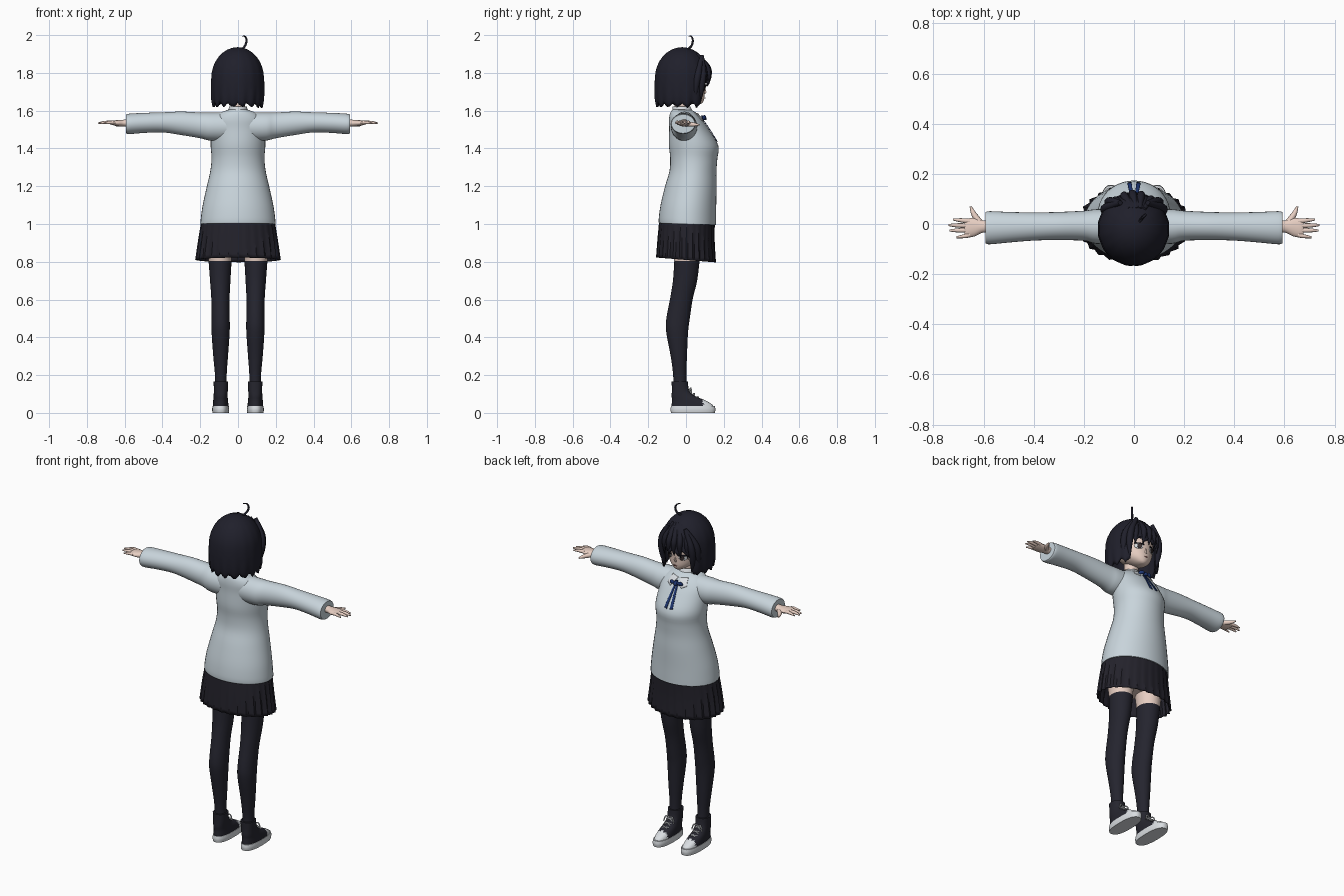
import bpy, bmesh, math, random
from mathutils import Vector
from mathutils.bvhtree import BVHTree

random.seed(4)
if "Cube" in bpy.data.objects:
    bpy.data.objects.remove(bpy.data.objects["Cube"])


def material(name, *rgb):
    m = bpy.data.materials.new(name)
    m.use_nodes = True
    m.diffuse_color = (*rgb, 1)
    node = m.node_tree.nodes["Principled BSDF"]
    node.inputs["Base Color"].default_value = (*rgb, 1)
    node.inputs["Roughness"].default_value = 0.9
    return m


HAIR = material("hair black", .014, .014, .024)
KNIT = material("pale blue knit", .58, .66, .71)
SKIN = material("skin", .80, .62, .54)
SKIRT = material("skirt charcoal", .017, .016, .024)
SOCK = material("sock black", .018, .018, .028)
SHOE = material("shoe canvas", .019, .019, .028)
WHITE = material("white", .70, .73, .76)
RIBBON = material("ribbon navy", .012, .035, .16)
IRIS = material("iris brown", .05, .035, .035)
MOUTH = material("mouth rose", .45, .18, .16)


def make(name, verts, faces, mat, angle=40, thick=0, fix=True):
    """Turn points and faces into a smooth shaded object."""
    me = bpy.data.meshes.new(name)
    me.from_pydata(verts, [], faces)
    if fix:
        bm = bmesh.new()
        bm.from_mesh(me)
        bmesh.ops.recalc_face_normals(bm, faces=bm.faces)
        bm.to_mesh(me)
        bm.free()
    me.materials.append(mat)
    ob = bpy.data.objects.new(name, me)
    bpy.context.collection.objects.link(ob)
    bpy.ops.object.select_all(action="DESELECT")
    ob.select_set(True)
    bpy.context.view_layer.objects.active = ob
    bpy.ops.object.shade_smooth_by_angle(angle=math.radians(angle))
    if thick:
        mod = ob.modifiers.new("thickness", "SOLIDIFY")
        mod.thickness = thick
    return ob


def grid_faces(rows, n, closed=True):
    m = n if closed else n - 1
    return [(r * n + i, r * n + (i + 1) % n, (r + 1) * n + (i + 1) % n, (r + 1) * n + i)
            for r in range(rows - 1) for i in range(m)]


def refine(secs, steps):
    """Smoothly interpolate sections, passing through each of them."""
    out = []
    for i in range(len(secs) - 1):
        a, b, c, d = (secs[max(0, min(len(secs) - 1, i + k))] for k in (-1, 0, 1, 2))
        for j in range(steps):
            t = j / steps
            out.append([q + t * (r - p + t * (2 * p - 5 * q + 4 * r - s + t * (3 * q - p - 3 * r + s))) / 2
                        for p, q, r, s in zip(a, b, c, d)])
    return out + [secs[-1]]


def loft(name, secs, mat, n=28, axis="z", side=1, power=1, pleat=(0,), tilt=0, caps=True, thick=0, steps=4):
    """Sections are (height, centre a, centre b, radius a, radius b)."""
    secs = refine(secs, steps)
    verts = []
    for k, (h, ca, cb, ra, rb) in enumerate(secs):
        for i in range(n):
            t = math.tau * i / n
            f = 1 + pleat[i % len(pleat)] * (.3 + .7 * k / len(secs))
            co, si = (math.copysign(abs(w) ** power, w) * f for w in (math.cos(t), math.sin(t)))
            a, b = ca + ra * co, cb + rb * si
            verts.append((side * a, b, h + tilt * b) if axis == "z" else (side * h, a, b))
    faces = grid_faces(len(secs), n)
    if caps:
        faces += [tuple(range(n)), tuple(range(len(verts) - n, len(verts)))]
    return make(name, verts, faces, mat, thick=thick)


def tube(name, points, radii, mat, depth=1.0):
    """Tapered round strand along a smoothed path."""
    cu = bpy.data.curves.new(name, "CURVE")
    cu.dimensions = "3D"
    cu.bevel_depth, cu.bevel_resolution, cu.use_fill_caps = depth, 3, True
    path = refine([(*p, r) for p, r in zip(points, radii)], 5)
    sp = cu.splines.new("POLY")
    sp.points.add(len(path) - 1)
    for pt, (x, y, z, r) in zip(sp.points, path):
        pt.co, pt.radius = (x, y, z, 1), r
    cu.materials.append(mat)
    ob = bpy.data.objects.new(name, cu)
    bpy.context.collection.objects.link(ob)


def patch(name, target, fn, mat, lift=.003, n=16, rows=6, closed=False):
    """Thin plate laid on the face side of a target, shaped by fn(u, v) -> x, z."""
    me = target.data
    tree = BVHTree.FromPolygons([v.co for v in me.vertices], [p.vertices for p in me.polygons])
    verts = []
    for r in range(rows):
        for i in range(n):
            x, z = fn(i / (n if closed else n - 1), r / (rows - 1))
            hit = tree.ray_cast(Vector((x, 1, z)), Vector((0, -1, 0)))[0]
            verts.append((x, (hit.y if hit else 0) + lift, z))
    make(name, verts, grid_faces(rows, n, closed), mat, thick=.003)


def oval(x, z, rx, rz):
    return lambda u, v: (x + rx * (v + .01) * math.cos(math.tau * u), z + rz * (v + .01) * math.sin(math.tau * u))


def quad(a, b, c, d):
    return lambda u, v: tuple((p * (1 - u) + q * u) * (1 - v) + (s * (1 - u) + r * u) * v
                              for p, q, r, s in zip(a, b, c, d))


# Sweater body, skirt and hips
sweater = loft("sweater_body", [
    (1.605, 0, -.02, .05, .05), (1.585, 0, -.012, .1, .072), (1.55, 0, 0, .135, .09),
    (1.5, 0, .018, .142, .107), (1.42, 0, .04, .145, .131), (1.35, 0, .041, .14, .125),
    (1.28, 0, .037, .147, .124), (1.2, 0, .026, .165, .136), (1.1, 0, .013, .187, .147),
    (1.03, 0, .008, .197, .152), (1.0, 0, .008, .199, .152)], KNIT, n=40, tilt=-.03, caps=False, thick=.006)
loft("pleated_skirt", [(1.02, 0, .006, .193, .146), (.92, 0, .001, .209, .15), (.81, 0, 0, .224, .157)],
     SKIRT, n=84, pleat=(.012, -.045, -.02), tilt=-.08, caps=False, thick=.004)
loft("hips", [(1.02, 0, .005, .185, .138), (.95, 0, .005, .17, .12), (.88, 0, .005, .1, .08)], SKIN)

# Neck and head
loft("neck", [(1.54, 0, -.03, .045, .045), (1.6, 0, -.025, .037, .037), (1.69, 0, -.02, .04, .04)], SKIN)
head = loft("head", [
    (1.636, 0, .06, .012, .018), (1.645, 0, .05, .034, .04), (1.67, 0, .025, .068, .073),
    (1.71, 0, .004, .093, .096), (1.76, 0, -.008, .104, .111), (1.82, 0, -.012, .105, .112),
    (1.88, 0, -.015, .07, .08)], SKIN, n=36)
patch("mouth", head, oval(0, 1.668, .011, .0025), MOUTH, closed=True)
loft("nose", [(1.69, 0, .098, .006, .006), (1.7, 0, .099, .006, .009), (1.718, 0, .1, .002, .002)], SKIN, n=10)

# Shirt collar and ribbon
loft("collar_band", [(1.575, 0, -.02, .056, .056), (1.6, 0, -.02, .052, .053), (1.622, 0, -.024, .046, .046)],
     WHITE, caps=False, thick=.005)
loft("ribbon_knot", [(1.55, 0, .098, .009, .009), (1.562, 0, .096, .013, .012), (1.574, 0, .088, .009, .009)], RIBBON)

# Hair cap: a bob with an open face, cut into pointed locks
N, DOME, DROP = 96, 9, 7
cols = []
for i in range(N):
    t = math.tau * i / N
    front = abs((t - math.pi / 2 + math.pi) % math.tau - math.pi)
    tooth = abs((i % 6) - 3) / 3
    hem = 1.742 + .026 * tooth if front < .72 else 1.612 + .022 * tooth + .012 * random.random()
    cols.append((t, hem, tooth))
verts = []
for r in range(DOME + DROP):
    for t, hem, tooth in cols:
        if r < DOME:
            phi = math.pi / 2 * (r + .05) / (DOME - 1 + .05)
            z, rad, k = 1.77 + .166 * math.cos(phi), math.sin(phi), .3 * r / DOME
        else:
            k = (r - DOME + 1) / DROP
            z = 1.77 + (hem - 1.77) * k
            rad = 1 + .02 * math.sin(math.pi * k) - max(0, 1.66 - z)
        rad *= 1 - .045 * k * tooth
        verts.append((-.002 + .141 * rad * math.cos(t), -.02 + .146 * rad * math.sin(t), z))
make("hair_cap", verts, grid_faces(DOME + DROP, N) + [tuple(range(N))], HAIR, angle=50, thick=.012)

# Bang strands sweeping over the forehead and the curl on top
for x in (-.075, -.04, -.005, .03, .07):
    y = .122 - 4.5 * x * x
    tube("bang_strand", [(.4 * x + .012, .06, 1.9), (.9 * x, y - .008, 1.83), (x, y, 1.78),
                         (x * 1.06, y - .004, 1.735 - .2 * abs(x))], (.008, .016, .013, .001), HAIR)
tube("top_curl", [(.022, .01, 1.925), (.038, .03, 1.945), (.045, .036, 1.972), (.038, .029, 1.992), (.02, .014, 1.995)],
     (.006, .006, .0055, .004, .001), HAIR)

# Everything that comes in pairs; the figure faces +y, so its left is -x
for s, tag in ((-1, "left_"), (1, "right_")):
    patch(tag + "eye_white", head, oval(s * .043, 1.722, .021, .015), WHITE, closed=True)
    patch(tag + "iris", head, oval(s * .041, 1.722, .011, .014), IRIS, lift=.006, closed=True)
    patch(tag + "upper_lash", head, quad((s * .018, 1.731), (s * .068, 1.735), (s * .066, 1.74), (s * .022, 1.739)),
          HAIR, lift=.006, rows=3)
    for k in range(2):
        tube(tag + "side_lock", [(s * .055, .085, 1.89), (s * (.095 + .015 * k), .09 - .025 * k, 1.8),
                                 (s * (.1 + .015 * k), .082 - .03 * k, 1.72),
                                 (s * (.09 + .015 * k), .075 - .03 * k, 1.635)], (.01, .018, .016, .001), HAIR)

    # Collar flap, bow loop and ribbon tail lying on the sweater
    patch(tag + "collar_flap", sweater, quad((s * .004, 1.585), (s * .05, 1.59), (s * .062, 1.553), (s * .035, 1.54)),
          WHITE, lift=.006)
    loft(tag + "bow_loop", [(.004, .096, 1.563, .004, .004), (.022, .098, 1.565, .008, .011),
                            (.036, .092, 1.562, .006, .01), (.042, .088, 1.56, .001, .002)], RIBBON, n=14, axis="x", side=s)
    patch(tag + "ribbon_tail", sweater, quad((s * .001, 1.56), (s * .01, 1.56), (s * .027, 1.44), (s * .01, 1.435)),
          RIBBON, lift=.006, rows=10)

    # Sleeve and hand
    loft(tag + "sleeve", [
        (.06, -.01, 1.515, .07, .076), (.15, -.01, 1.516, .069, .074), (.2, -.007, 1.522, .06, .068),
        (.3, -.008, 1.533, .056, .062), (.4, -.01, 1.538, .056, .053), (.5, -.013, 1.535, .061, .053),
        (.575, -.015, 1.53, .066, .054), (.592, -.015, 1.53, .062, .05)], KNIT, axis="x", side=s)
    loft(tag + "palm", [
        (.57, -.01, 1.535, .026, .022), (.605, -.01, 1.534, .025, .018), (.635, -.013, 1.534, .036, .016),
        (.665, -.016, 1.536, .038, .012), (.677, -.016, 1.536, .033, .008)], SKIN, n=20, axis="x", side=s)
    for y, tip_y, tip in ((.011, .018, .722), (-.007, -.004, .74), (-.025, -.026, .735), (-.043, -.053, .708)):
        tube(tag + "finger", [(s * .655, y, 1.537), (s * (tip - .035), (y + tip_y) / 2, 1.538), (s * tip, tip_y, 1.533)],
             (.0095, .0085, .004), SKIN)
    tube(tag + "thumb", [(s * .615, .005, 1.53), (s * .638, .038, 1.527), (s * .652, .07, 1.525)], (.014, .011, .004), SKIN)

    # Thigh and long sock
    loft(tag + "thigh", [(.98, .095, .0, .078, .085), (.88, .096, .004, .068, .075), (.78, .095, .004, .058, .063)],
         SKIN, side=s)
    loft(tag + "sock", [
        (.805, .095, .005, .061, .067), (.7, .094, -.005, .054, .064), (.6, .093, -.025, .048, .06),
        (.5, .092, -.042, .048, .062), (.43, .092, -.047, .048, .058), (.3, .092, -.038, .039, .043),
        (.2, .091, -.033, .031, .035), (.1, .091, -.03, .031, .035)], SOCK, side=s)

    # High-top shoe with white toe cap, sole and laces
    shoe = loft(tag + "shoe", [
        (.165, .091, -.033, .038, .043), (.12, .091, -.029, .037, .046), (.09, .092, -.014, .037, .062),
        (.068, .092, .012, .039, .086), (.045, .092, .031, .041, .107), (.025, .092, .036, .042, .113)],
        SHOE, n=40, side=s, power=.85)
    shoe.data.materials.append(WHITE)
    for p in shoe.data.polygons:
        p.material_index = int(p.center.y > .09)
    loft(tag + "sole", [(.036, .092, .037, .043, .116), (.018, .092, .037, .045, .119), (0, .092, .037, .043, .116)],
         WHITE, n=40, side=s, power=.8)
    for k in range(4):
        y, z = .02 + .02 * k, .119 - .017 * k
        for d in (-1, 1):
            tube(tag + "lace", [(s * .092 - .019 * d, y - .006, z - .004), (s * .092, y + .004, z),
                                (s * .092 + .019 * d, y + .004, z - .012)], (.003, .0035, .003), WHITE)
    for d in (-1, 1):
        tube(tag + "lace_loop", [(s * .092, .02, .125), (s * .092 + .022 * d, .026, .13),
                                 (s * .092 + .033 * d, .03, .1)], (.003, .004, .003), WHITE)
